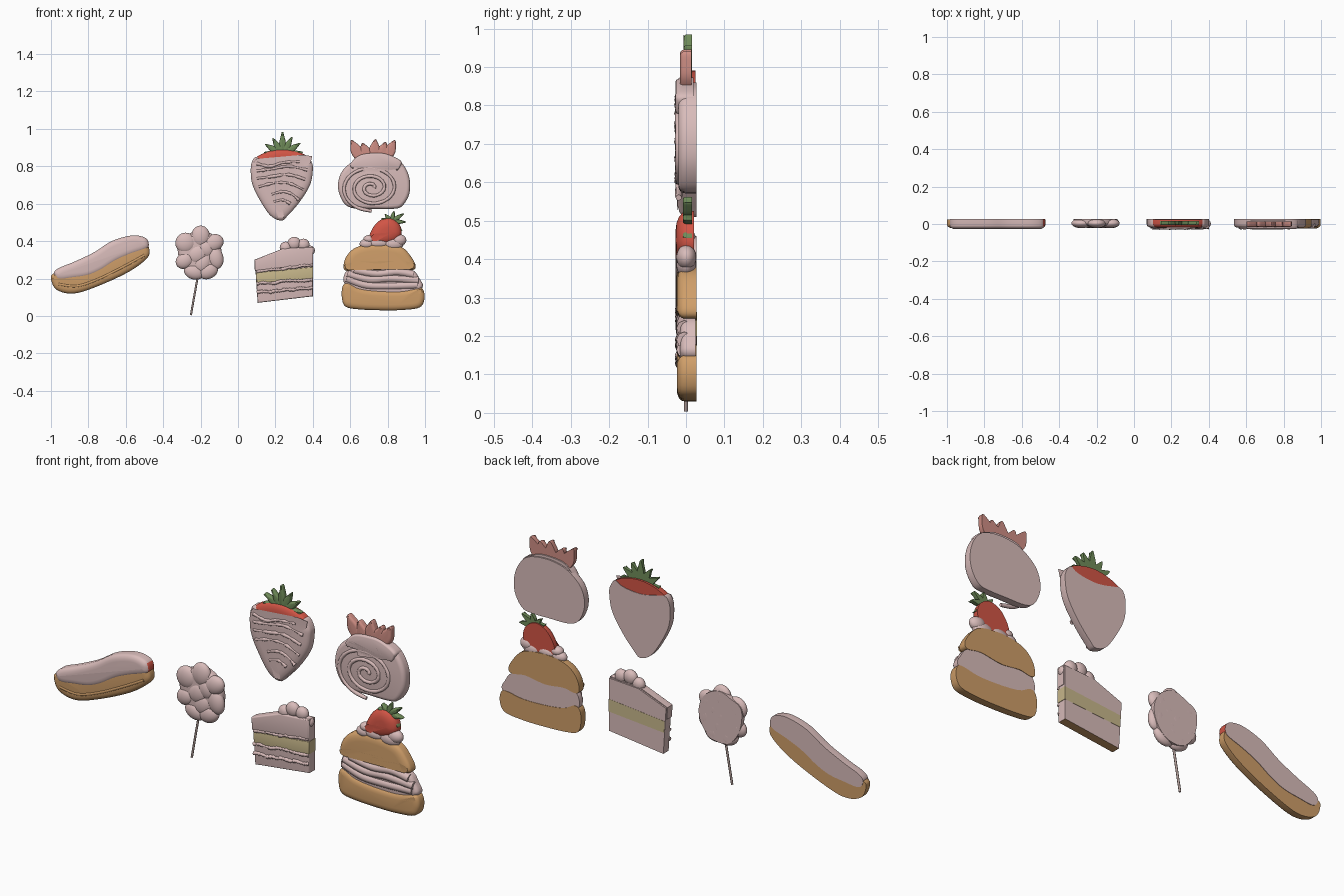
import bpy, bmesh, math, random
from mathutils import Vector

random.seed(4)
cube = bpy.data.objects.get("Cube")
if cube:
    bpy.data.objects.remove(cube)
BACK = 0.027


def material(name, r, g, b):
    m = bpy.data.materials.new(name)
    m.use_nodes = True
    m.diffuse_color = (r, g, b, 1)
    m.node_tree.nodes["Principled BSDF"].inputs["Base Color"].default_value = (r, g, b, 1)
    return m


PINK = material("pale pink icing", 0.69, 0.50, 0.49)
TAN = material("baked pastry", 0.62, 0.34, 0.14)
RED = material("berry red", 0.64, 0.09, 0.06)
ROSE = material("cut berry", 0.62, 0.27, 0.23)
GREEN = material("leaf green", 0.16, 0.26, 0.10)
YELLOW = material("custard", 0.58, 0.48, 0.26)
STICK = material("paper stick", 0.42, 0.32, 0.30)


def finish(name, bm, mats):
    mesh = bpy.data.meshes.new(name)
    bm.to_mesh(mesh)
    bm.free()
    obj = bpy.data.objects.new(name, mesh)
    bpy.context.collection.objects.link(obj)
    for m in mats:
        mesh.materials.append(m)
    bpy.ops.object.select_all(action='DESELECT')
    bpy.context.view_layer.objects.active = obj
    obj.select_set(True)
    bpy.ops.object.shade_smooth_by_angle(angle=math.radians(40))
    return obj


def spline(pts, closed=True, n=5):
    """Catmull-Rom curve through the points."""
    p = [Vector(q) for q in pts]
    if not closed:
        p = [p[0]] + p + [p[-1]]
    count = len(p)
    out = []
    for i in (range(count) if closed else range(1, count - 2)):
        a, b, c, d = (p[(i + k) % count] for k in (-1, 0, 1, 2))
        for s in range(n):
            t = s / n
            out.append(0.5 * (2 * b + (c - a) * t + (2 * a - 5 * b + 4 * c - d) * t * t
                              + (3 * b - a - 3 * c + d) * t ** 3))
    return out if closed else out + [p[-1]]


def slab(name, pts, mats, front=-0.02, back=BACK, r=0.02, depth=0.02, smooth=True, rule=None):
    """Flat-backed plate with a rounded front rim."""
    pts = spline(pts) if smooth else pts
    bm = bmesh.new()
    rings = [[bm.verts.new((x, y, z)) for x, z in pts] for y in (front + depth, back)]
    face = bm.faces.new(rings[0])
    bm.faces.new(rings[1])
    n = len(pts)
    for i in range(n):
        j = (i + 1) % n
        bm.faces.new((rings[0][i], rings[0][j], rings[1][j], rings[1][i]))
    bmesh.ops.recalc_face_normals(bm, faces=bm.faces)
    steps = 4
    for i in range(steps):
        a, b = (math.pi / 2 * k / steps for k in (i, i + 1))
        bmesh.ops.inset_region(bm, faces=[face], thickness=r * (math.cos(a) - math.cos(b)),
                               depth=depth * (math.sin(b) - math.sin(a)))
    if rule:
        bm.normal_update()
        for f in bm.faces:
            f.material_index = int(rule(f))
    return finish(name, bm, mats)


def blob(name, x, z, rx, rz, mat, y=0.002, ry=0.024, back=BACK, turn=0.0):
    """Ellipsoid flattened at the back."""
    bm = bmesh.new()
    bmesh.ops.create_uvsphere(bm, u_segments=24, v_segments=14, radius=1)
    c, s = math.cos(turn), math.sin(turn)
    for v in bm.verts:
        u, w = v.co.x * rx, v.co.z * rz
        v.co = (x + u * c - w * s, min(y + v.co.y * ry, back), z + u * s + w * c)
    return finish(name, bm, [mat])


def tube(name, pts, r, mat, y=-0.018, jitter=0.0, n=6):
    curve = bpy.data.curves.new(name, 'CURVE')
    curve.dimensions = '3D'
    curve.bevel_depth = r
    curve.bevel_resolution = 2
    curve.use_fill_caps = True
    path = spline(pts, False, n)
    sp = curve.splines.new('POLY')
    sp.points.add(len(path) - 1)
    for p, (x, z) in zip(sp.points, path):
        p.co = (x, y, z, 1)
        p.radius = 1 + random.uniform(-jitter, jitter)
    sp.use_smooth = True
    curve.materials.append(mat)
    obj = bpy.data.objects.new(name, curve)
    bpy.context.collection.objects.link(obj)
    bpy.ops.object.select_all(action='DESELECT')
    bpy.context.view_layer.objects.active = obj
    obj.select_set(True)
    bpy.ops.object.convert(target='MESH')


def leaf(name, base, tip, width, mat, front=-0.006, back=0.015):
    b, t = Vector(base), Vector(tip)
    d = t - b
    side = Vector((-d.y, d.x)).normalized() * width / 2
    pts = [b - side * 0.5, b + d * 0.45 - side, b + d * 0.8 - side * 0.55, t,
           b + d * 0.8 + side * 0.55, b + d * 0.45 + side, b + side * 0.5]
    slab(name, pts, [mat], front, back, width * 0.22, 0.01)


# Eclair: pastry, icing with berry-tinted ends
slab("eclair_pastry", [(-1, .20), (-.97, .14), (-.875, .12), (-.74, .163), (-.58, .238),
     (-.485, .31), (-.475, .36), (-.50, .39), (-.58, .40), (-.75, .32), (-.88, .26), (-.98, .23)],
     [TAN], front=-.022, back=.025, r=.03)
slab("eclair_icing", [(-.985, .225), (-.96, .19), (-.88, .197), (-.80, .21), (-.73, .24),
     (-.65, .29), (-.57, .325), (-.49, .355), (-.478, .39), (-.50, .42), (-.57, .43),
     (-.675, .40), (-.77, .34), (-.875, .29), (-.96, .255)], [PINK, RED], front=-.027, r=.03,
     rule=lambda f: abs(f.normal.y) < .3 and f.normal.x > .75)
tube("eclair_crease", [(-.96, .17), (-.86, .16), (-.74, .20), (-.6, .27), (-.5, .325)],
     .008, TAN, y=-.017)

# Candy floss on a stick
slab("floss_body", [(-.20, .46), (-.13, .43), (-.09, .36), (-.10, .28), (-.16, .215),
     (-.25, .215), (-.31, .29), (-.32, .40), (-.26, .44)], [PINK], front=-.012, r=.04)
for x, z, rx, rz, turn in [(-.20, .425, .05, .058, 0), (-.13, .39, .055, .045, .5),
        (-.12, .31, .042, .06, .2), (-.16, .24, .055, .042, .4), (-.235, .235, .055, .04, -.3),
        (-.285, .295, .05, .042, .5), (-.28, .39, .055, .055, -.4), (-.215, .33, .06, .05, .6),
        (-.19, .28, .045, .055, -.5), (-.17, .36, .045, .05, .3)]:
    blob("floss_lobe", x, z, rx, rz, PINK, y=.004, ry=.026, turn=turn)
tube("floss_stick", [(-.21, .24), (-.252, .004)], .0055, STICK, y=0)

# Dipped strawberry
slab("dipped_berry", [(.08, .80), (.095, .845), (.15, .875), (.22, .89), (.29, .885), (.36, .86),
     (.39, .81), (.36, .72), (.24, .56), (.12, .70)], [RED], front=-.02, back=.025, r=.04)
slab("berry_coating", [(.068, .77), (.073, .82), (.095, .85), (.14, .842), (.19, .83), (.24, .825),
     (.30, .83), (.34, .84), (.37, .855), (.395, .82), (.40, .78), (.385, .70), (.33, .61),
     (.265, .535), (.23, .51), (.17, .54), (.105, .64), (.075, .71)], [PINK], front=-.023, r=.045)
for row in [[(.10, .815), (.17, .80), (.24, .82), (.33, .825)],
            [(.10, .775), (.18, .785), (.27, .80), (.37, .78)],
            [(.10, .735), (.18, .745), (.27, .755), (.36, .73)],
            [(.11, .69), (.19, .71), (.27, .71), (.35, .675)],
            [(.18, .65), (.24, .665), (.29, .65), (.325, .62)],
            [(.19, .61), (.24, .62), (.28, .60)]]:
    tube("coating_drizzle", row, .0075, PINK, y=-.021, jitter=.35)
for deg, size in [(172, .10), (148, .11), (120, .105), (90, .125), (62, .11), (34, .115), (8, .11)]:
    a = math.radians(deg)
    leaf("berry_leaf", (.238, .86), (.238 + size * math.cos(a), .86 + size * math.sin(a)),
         .036, GREEN)

# Swiss roll
slab("roll_cake", [(.535, .68), (.545, .75), (.58, .80), (.65, .845), (.745, .86), (.84, .845),
     (.89, .80), (.918, .73), (.915, .65), (.875, .585), (.82, .572), (.735, .572), (.62, .575),
     (.565, .605)], [PINK], front=-.02, r=.02)
spiral = []
for i in range(34):
    a = i * math.pi / 6
    rad = .012 + .135 * i / 33
    spiral.append((.715 + rad * math.cos(a) * 1.1, .685 + rad * math.sin(a) * .85))
tube("roll_spiral", spiral, .009, PINK, y=-.019, jitter=.12, n=3)
slab("roll_icing", [(.60, .81), (.615, .785), (.635, .815), (.66, .80), (.675, .765), (.69, .81),
     (.74, .82), (.79, .81), (.805, .78), (.825, .80), (.85, .775), (.87, .80), (.87, .83),
     (.80, .865), (.735, .872), (.65, .86)], [PINK], front=-.027, back=.02, r=.01)
for bx, tx, tz in [(.66, .605, .94), (.695, .665, .925), (.725, .735, .945), (.755, .79, .93),
                   (.785, .84, .94)]:
    leaf("roll_berry_slice", (bx, .83), (tx, tz), .062, ROSE, front=-.016, back=.014)

# Layer cake slice with a baked underside
slab("cake_slice", [(.09, .297), (.24, .355), (.40, .365), (.40, .105), (.105, .07)],
     [PINK, TAN], front=-.018, r=.006, depth=.006, smooth=False,
     rule=lambda f: f.normal.z < -.9)
slab("cake_custard", [(.097, .232), (.402, .262), (.402, .20), (.10, .175)], [YELLOW],
     front=-.021, back=.028, r=.004, depth=.004, smooth=False)
slab("cake_icing", [(.087, .30), (.24, .36), (.402, .37), (.402, .275), (.09, .24)], [PINK],
     front=-.024, back=.02, r=.008, depth=.008, smooth=False)
for left, right in [(.238, .272), (.172, .196), (.125, .15)]:
    path = [(.10 + .3 * i / 12, left + (right - left) * i / 12 + random.uniform(-.004, .004))
            for i in range(13)]
    tube("cake_cream_line", path, .008, PINK, y=-.018, jitter=.35)
for x, z, rad in [(.255, .365, .032), (.30, .387, .036), (.35, .38, .033), (.385, .35, .026)]:
    blob("cake_cream", x, z, rad, rad, PINK)

# Cream bun tower
slab("bun_filling", [(.57, .17), (.565, .21), (.60, .25), (.75, .265), (.92, .25), (.97, .20),
     (.985, .15), (.90, .11), (.70, .11), (.60, .13)], [PINK], front=-.015, back=.025)
for path in [[(.58, .20), (.68, .165), (.80, .16), (.96, .165)],
             [(.585, .225), (.70, .195), (.82, .20), (.965, .19)],
             [(.62, .245), (.74, .225), (.85, .235), (.94, .22)]]:
    tube("filling_fold", path, .021, PINK, y=-.004)
slab("bun_bottom", [(.555, .10), (.56, .16), (.59, .178), (.65, .15), (.75, .137), (.87, .135),
     (.96, .15), (.99, .14), (.997, .09), (.97, .045), (.88, .032), (.78, .03), (.65, .035),
     (.575, .05)], [TAN], front=-.024, r=.03)
slab("bun_top", [(.565, .255), (.575, .31), (.62, .36), (.70, .385), (.80, .385), (.88, .365),
     (.93, .31), (.95, .265), (.93, .245), (.86, .255), (.75, .24), (.65, .25), (.59, .24)],
     [TAN], front=-.025, r=.04)
for x, z, rx, rz in [(.69, .385, .04, .028), (.75, .39, .06, .03), (.83, .385, .055, .035),
                     (.86, .405, .04, .032), (.70, .41, .03, .022)]:
    blob("bun_cream", x, z, rx, rz, PINK, y=.001, ry=.026)
slab("bun_berry", [(.705, .40), (.71, .45), (.75, .505), (.81, .525), (.86, .495), (.875, .44),
     (.845, .40), (.77, .38)], [RED], front=-.027, back=.021, r=.05, depth=.03)
for tip in [(.785, .545), (.835, .562), (.888, .548), (.90, .502), (.878, .455), (.765, .52)]:
    leaf("bun_berry_leaf", (.82, .505), tip, .024, GREEN, front=-.008)
